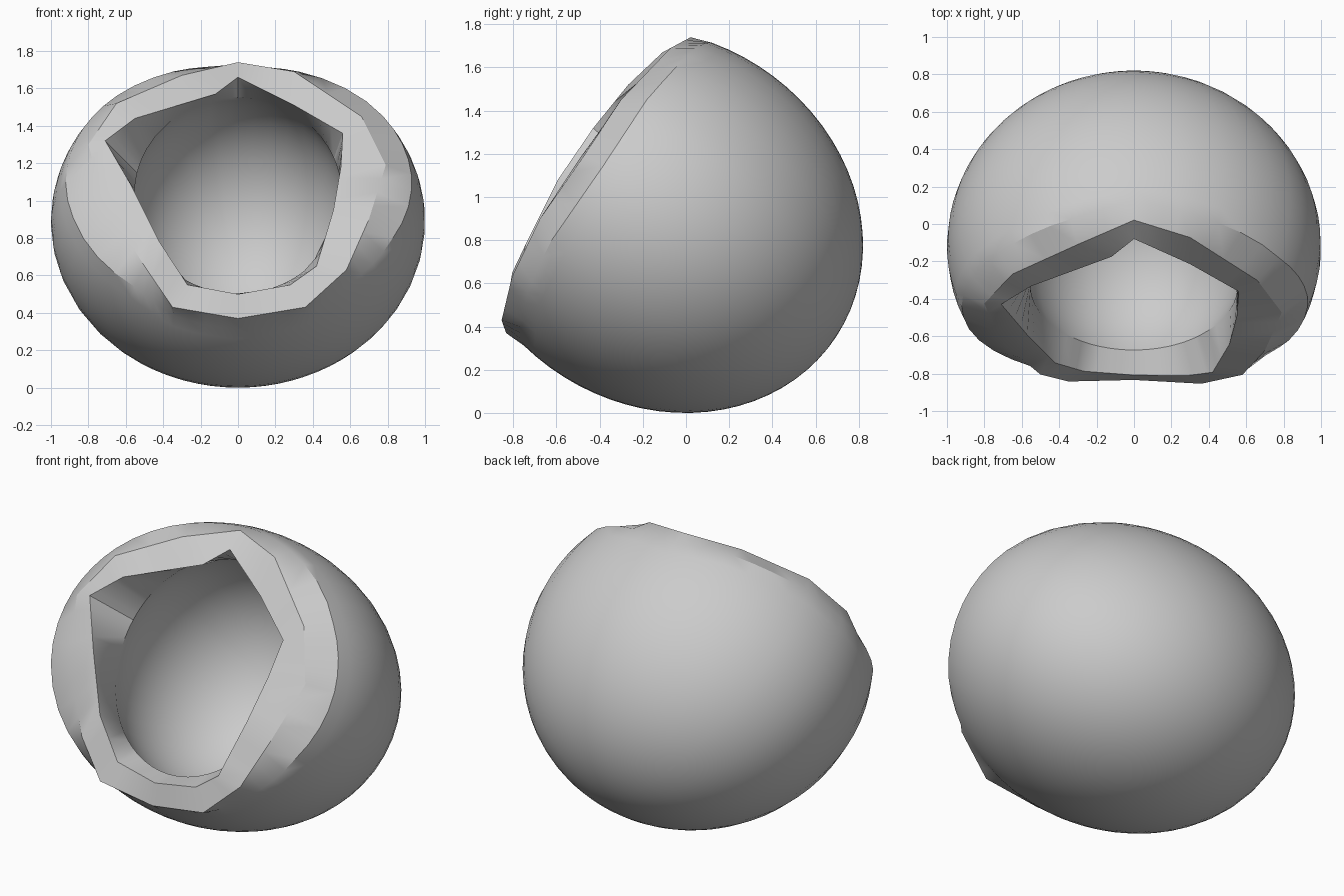
import bpy, bmesh, math
from mathutils import Vector

if "Cube" in bpy.data.objects:
    bpy.data.objects.remove(bpy.data.objects["Cube"])

CENTRE = Vector((0, -0.12, 0.89))
AXIS = Vector((0, -0.835, 0.55))      # direction the bowl opens towards
UP = Vector((0, 0.55, 0.835))         # across the opening
SIDE = Vector((1, 0, 0))
OUTER = (1.0, 0.85, 0.977)            # side, up and axis radii
INNER = (0.60, 0.68, 0.65)
STEPS = 4

# Uneven rim creases, clockwise from the top: x, z, distance along the axis
OUTER_CREASE = [(0, 1.74, .35), (.3, 1.69, .40), (.66, 1.45, .46), (.79, 1.19, .46),
                (.7, .9, .47), (.58, .63, .43), (.36, .43, .36), (0, .37, .31),
                (-.35, .43, .35), (-.5, .65, .44), (-.72, 1.0, .48), (-.8, 1.3, .48),
                (-.65, 1.52, .47), (-.3, 1.67, .42)]
INNER_CREASE = [(0, 1.66, .39), (.3, 1.51, .42), (.56, 1.36, .46), (.55, 1.18, .47),
                (.51, .95, .47), (.42, .65, .43), (.28, .55, .39), (0, .5, .36),
                (-.27, .55, .37), (-.42, .78, .46), (-.57, 1.08, .5), (-.71, 1.32, .495),
                (-.55, 1.44, .48), (-.12, 1.57, .42)]


def crease_ring(points):
    """Turn crease points into (side, up, axis) coordinates with in-between steps."""
    local = [Vector((x, (z - CENTRE.z - AXIS.z * d) / UP.z, d)) for x, z, d in points]
    return [a.lerp(b, k / STEPS) for a, b in zip(local, local[1:] + local[:1])
            for k in range(STEPS)]


def shell_rings(guide, radii, ends, count):
    """Rings of an ellipsoid from its back pole up to an end height per column."""
    rings = []
    for i in range(1, count + 1):
        ring = []
        for g, end in zip(guide, ends):
            a = math.atan2(g.y / radii[1], g.x / radii[0])
            p = math.acos(-end / radii[2]) * i / count
            ring.append(Vector((radii[0] * math.sin(p) * math.cos(a),
                                radii[1] * math.sin(p) * math.sin(a),
                                -radii[2] * math.cos(p))))
        rings.append(ring)
    return rings


# Lofted bowl: outer shell, rim band, cavity
crease_out, crease_in = crease_ring(OUTER_CREASE), crease_ring(INNER_CREASE)
rings = shell_rings(crease_out, OUTER, [g.z - 0.1 for g in crease_out], 22)
rings += [crease_out, crease_in]
rings += reversed(shell_rings(crease_in, INNER, [0.25] * len(crease_in), 18))

bm = bmesh.new()


def add(p):
    return bm.verts.new(CENTRE + SIDE * p.x + UP * p.y + AXIS * p.z)


loops = [[add(p) for p in ring] for ring in rings]
n = len(crease_out)
for low, high in zip(loops, loops[1:]):
    for i in range(n):
        j = (i + 1) % n
        bm.faces.new((low[i], low[j], high[j], high[i]))
for loop, depth in ((loops[0], OUTER[2]), (loops[-1], INNER[2])):
    pole = add(Vector((0, 0, -depth)))
    for i in range(n):
        bm.faces.new((pole, loop[i], loop[(i + 1) % n]))
bmesh.ops.recalc_face_normals(bm, faces=bm.faces[:])

mesh = bpy.data.meshes.new("hollow_shell")
bm.to_mesh(mesh)
bm.free()
shell = bpy.data.objects.new("hollow_shell", mesh)
bpy.context.collection.objects.link(shell)

grey = bpy.data.materials.new("light_grey")
grey.diffuse_color = (0.6, 0.6, 0.6, 1)
grey.use_nodes = True
grey.node_tree.nodes["Principled BSDF"].inputs["Base Color"].default_value = grey.diffuse_color
mesh.materials.append(grey)

bpy.context.view_layer.objects.active = shell
shell.select_set(True)
bpy.ops.object.shade_smooth_by_angle(angle=math.radians(30))
